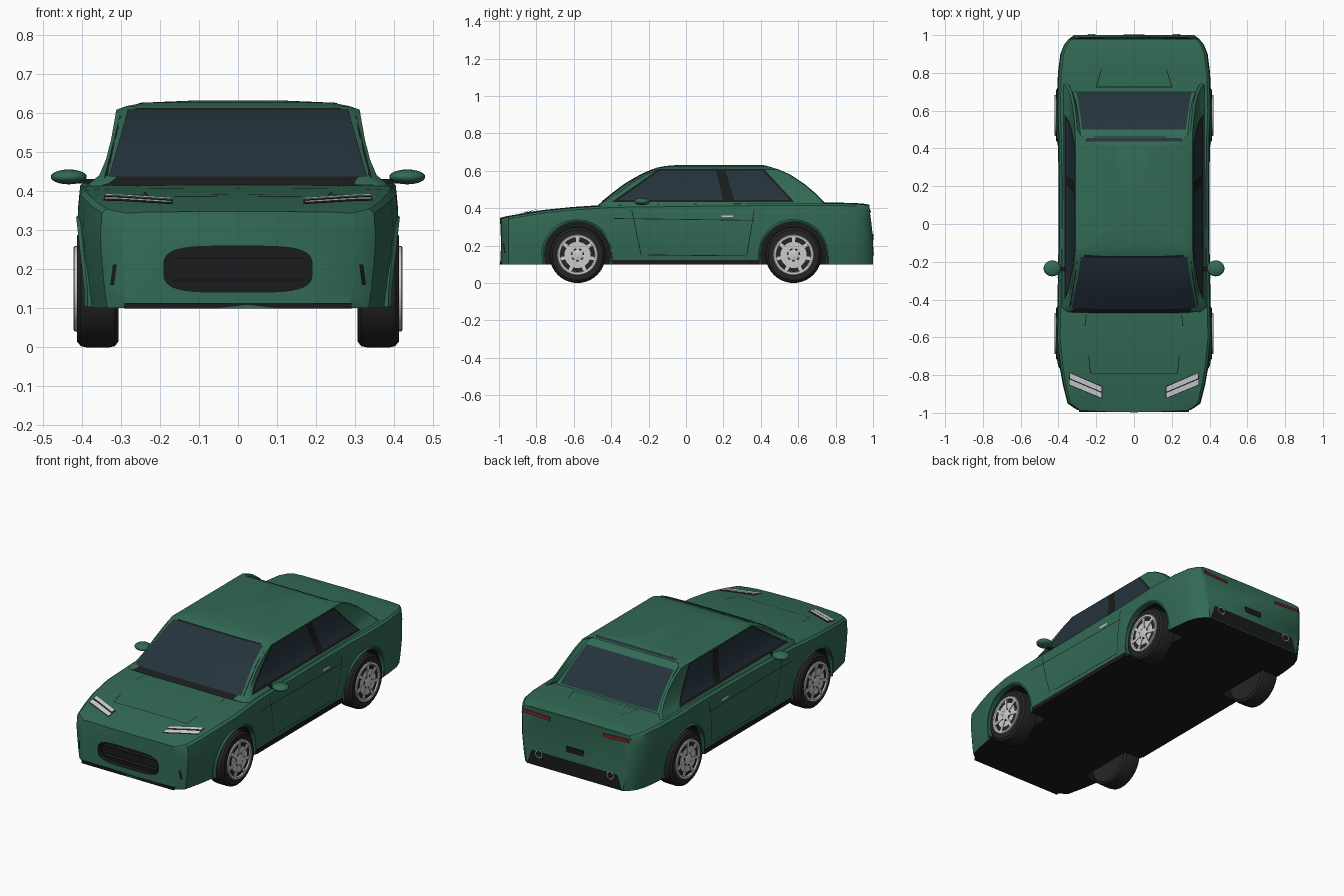
import bpy, bmesh
from math import sin, cos, pi, radians, copysign
from mathutils import Vector
from mathutils.bvhtree import BVHTree

if "Cube" in bpy.data.objects:
    bpy.data.objects.remove(bpy.data.objects["Cube"])


def material(name, rgb):
    m = bpy.data.materials.new(name)
    m.diffuse_color = (*rgb, 1)
    m.use_nodes = True
    m.node_tree.nodes["Principled BSDF"].inputs["Base Color"].default_value = m.diffuse_color
    return m


GREEN = material("green_paint", (0.032, 0.145, 0.09))
BLACK = material("black_trim", (0.010, 0.011, 0.012))
GLASS = material("tinted_glass", (0.018, 0.033, 0.045))
RUBBER = material("rubber", (0.018, 0.018, 0.019))
SILVER = material("silver", (0.55, 0.56, 0.58))
LAMP = material("lamp", (0.62, 0.65, 0.68))
RED = material("red_lamp", (0.22, 0.01, 0.015))


def finish(bm, name, mat, mirror=False, angle=35):
    me = bpy.data.meshes.new(name)
    bm.to_mesh(me)
    bm.free()
    o = bpy.data.objects.new(name, me)
    bpy.context.collection.objects.link(o)
    me.materials.append(mat)
    if mirror:
        o.modifiers.new("mirror", 'MIRROR')
    smooth(o, angle)
    return o


def smooth(o, angle=35):
    bpy.ops.object.select_all(action='DESELECT')
    o.select_set(True)
    bpy.context.view_layer.objects.active = o
    bpy.ops.object.shade_smooth_by_angle(angle=radians(angle))


def loft(name, rings, mat, mirror=False, caps=True, angle=35):
    bm = bmesh.new()
    rows = [[bm.verts.new(p) for p in r] for r in rings]
    n = len(rows[0])
    for a, b in zip(rows, rows[1:]):
        for j in range(n):
            k = (j + 1) % n
            bm.faces.new((a[j], a[k], b[k], b[j]))
    if caps:
        bm.faces.new(rows[0])
        bm.faces.new(rows[-1])
    bmesh.ops.recalc_face_normals(bm, faces=bm.faces)
    return finish(bm, name, mat, mirror, angle)


def lathe_x(name, profile, y, z, mat, n=40, mirror=True):
    rings = [[(x, y + r * cos(2 * pi * i / n), z + r * sin(2 * pi * i / n)) for i in range(n)]
             for r, x in profile]
    return loft(name, rings, mat, mirror)


def box(name, c, s, mat, mirror=False):
    x, y, z = (v / 2 for v in s)
    rings = [[(c[0] + a * x, c[1] + b * y, c[2] + k * z) for a, b in
              ((-1, -1), (1, -1), (1, 1), (-1, 1))] for k in (-1, 1)]
    return loft(name, rings, mat, mirror)


def full(half):
    return half + [(-x, y, z) for x, y, z in half[::-1] if x > 1e-6]


# lower body: cross-sections (y, half width, top height)
stations = [(-0.985, .30, .348), (-0.95, .352, .359), (-0.85, .377, .376), (-0.75, .395, .392),
            (-0.6, .41, .407), (-0.4, .405, .42), (-0.1, .40, .424), (0.2, .40, .428),
            (0.45, .402, .43), (0.6, .409, .43), (0.8, .403, .43), (0.9, .39, .428),
            (0.95, .37, .424), (0.98, .345, .418), (1.0, .32, .40)]
rings = []
for y, w, t in stations:
    half = [(0, t), (.45, t - .001), (.8, t - .002), (.955, t - .005), (.987, t - .016), (1, t - .07),
            (.995, .24), (.97, .15), (.95, .10), (.5, .10), (0, .10)]
    pts = []
    for f, z in half:
        yy = y
        if y == 1.0:
            yy -= max(0, z - .28) * .2
        if y == -0.985:
            yy -= .012 * (1 - f * f)
        pts.append((f * w, yy, z))
    rings.append(full(pts))
body = loft("body", rings, GREEN)
body.data.materials.append(BLACK)
for p in body.data.polygons:
    if p.normal.z < -.8:
        p.material_index = 1

# cut the wheel wells and the rounded grille opening
cutters = []
for y in (-.58, .575):
    for s in (-1, 1):
        cutters.append(lathe_x("well_cutter", [(.178, .28 * s), (.178, .6 * s)], y, .15, GREEN, 48, False))
oval = []
for i in range(40):
    c, s = cos(2 * pi * (i + .5) / 40), sin(2 * pi * (i + .5) / 40)
    oval.append((copysign(.19 * abs(c) ** .5, c), .2 + copysign(.059 * abs(s) ** .55, s)))
cutters.append(loft("grille_cutter", [[(x, y, z) for x, z in oval] for y in (-1.1, -.955)], GREEN))
for c in cutters:
    c.hide_render = True
    c.data.materials.append(BLACK)
    for p in c.data.polygons:
        p.material_index = 1
    m = body.modifiers.new("cut", 'BOOLEAN')
    m.operation, m.object = 'DIFFERENCE', c
    bpy.context.view_layer.objects.active = body
    bpy.ops.object.modifier_apply(modifier=m.name)
    bpy.data.objects.remove(c)
smooth(body)

# cabin: plan outlines (height, half width, front y, rear y), rear glass sunk between the pillars
rings = []
for z, w, f, r, sink in [(.40, .388, -.48, .755, .045), (.42, .38, -.465, .75, .045), (.44, .355, -.44, .735, .045),
                         (.48, .338, -.39, .695, .045), (.53, .325, -.325, .635, .045), (.58, .316, -.24, .56, .04),
                         (.608, .311, -.175, .495, .03), (.617, .286, -.155, .465, .005),
                         (.626, .24, -.11, .435, .005), (.632, .1, -.03, .41, .005)]:
    half = [(0, f, z), (.5 * w, f, z), (.92 * w, f + .006, z), (w, f + .03, z)]
    half += [(w, f + .03 + (r - f - .04) * k / 4, z) for k in (1, 2, 3)]
    half += [(w, r - .01, z), (.965 * w, r - .002, z), (.91 * w, r - sink, z), (.5 * w, r - sink, z), (0, r - sink, z)]
    rings.append(full(half))
cabin = loft("cabin", rings, GREEN)

dg = bpy.context.evaluated_depsgraph_get()
BODY, CABIN = BVHTree.FromObject(body, dg), BVHTree.FromObject(cabin, dg)
VIEWS = {'side': lambda a, b: ((2, a, b), (-1, 0, 0)), 'top': lambda a, b: ((a, b, 2), (0, 0, -1)),
         'front': lambda a, b: ((a, -2, b), (0, 1, 0)), 'back': lambda a, b: ((a, 2, b), (0, -1, 0))}


def patch(name, tree, view, corners, mat, lift=.004, mirror=True, n=14, m=8):
    """Four-cornered panel projected on to a surface."""
    A, B, C, D = (Vector(c) for c in corners)
    bm = bmesh.new()
    rows = []
    for i in range(n + 1):
        row = []
        for j in range(m + 1):
            q = A.lerp(B, i / n).lerp(D.lerp(C, i / n), j / m)
            o, d = (Vector(v) for v in VIEWS[view](*q))
            hit = tree.ray_cast(o, d)[0] or tree.find_nearest(o + d * 1.65)[0]
            row.append(bm.verts.new(hit - d * lift))
        rows.append(row)
    for a, b in zip(rows, rows[1:]):
        for j in range(m):
            bm.faces.new((a[j], b[j], b[j + 1], a[j + 1]))
    return finish(bm, name, mat, mirror)


def seam(name, view, p, q, mat=BLACK, width=.004):
    p, q = Vector(p), Vector(q)
    side = (q - p).orthogonal().normalized() * width / 2
    patch(name, BODY, view, (p - side, q - side, q + side, p + side), mat, .0015, True, 12, 1)


def trap(b, t, z0, z1):
    return (-b, z0), (b, z0), (t, z1), (-t, z1)


# glazing
patch("windscreen_frame", CABIN, 'front', trap(.348, .298, .412, .612), BLACK, .003, False)
patch("windscreen", CABIN, 'front', trap(.33, .282, .437, .608), GLASS, .006, False)
patch("rear_window", CABIN, 'back', trap(.305, .275, .436, .592), GLASS, .004, False)
patch("roof_rear_strip", CABIN, 'top', trap(.26, .25, .437, .456), GLASS, .003, False)
patch("window_frame", CABIN, 'side', ((-.40, .432), (.58, .432), (.42, .606), (-.15, .606)), BLACK, .002)
patch("front_side_window", CABIN, 'side', ((-.37, .438), (.20, .438), (.16, .601), (-.14, .601)), GLASS, .004)
patch("rear_side_window", CABIN, 'side', ((.26, .438), (.56, .438), (.41, .601), (.21, .601)), GLASS, .004)

# lamps: raised lens on a dark base
patch("headlight_base", BODY, 'top', ((.168, -.925), (.345, -.853), (.342, -.785), (.168, -.858)), BLACK, .004)
for k, (u, v) in enumerate(((0, .45), (.55, 1))):
    A, B, C, D = (Vector(c) for c in ((.172, -.92), (.342, -.85), (.338, -.79), (.172, -.862)))
    patch("headlight", BODY, 'top', (A.lerp(D, u), B.lerp(C, u), B.lerp(C, v), A.lerp(D, v)), LAMP, .008 + .003 * k)
patch("tail_light_frame", BODY, 'back', ((.165, .366), (.333, .374), (.333, .396), (.165, .388)), BLACK, .003)
patch("tail_light", BODY, 'back', ((.172, .371), (.33, .379), (.33, .392), (.172, .384)), RED, .006)

# panel seams and handles
for p, q in [((-.29, .39), (-.24, .15)), ((-.2, .15), (.32, .145)), ((.365, .39), (.325, .15)), ((-.385, .345), (.37, .335))]:
    seam("door_seam", 'side', p, q)
seam("door_handle", 'side', (.19, .357), (.25, .357), SILVER, .01)
for p, q in [((0, -.79), (.23, -.79)), ((.23, -.79), (.24, -.7)), ((.26, -.54), (.252, -.48))]:
    seam("bonnet_seam", 'top', p, q)
for p, q in [((0, .725), (.2, .725)), ((.2, .725), (.172, .82))]:
    seam("boot_seam", 'top', p, q)

# front and rear trim
for z in (.172, .228):
    box("grille_slat", (0, -.968, z), (.33, .02, .005), RUBBER)
box("splitter", (0, -.95, .106), (.58, .09, .014), BLACK)
patch("side_vent", BODY, 'front', ((.317, .16), (.327, .16), (.32, .212), (.31, .212)), BLACK, .004)
patch("rear_diffuser", BODY, 'back', ((-.30, .102), (.30, .102), (.27, .185), (-.27, .185)), BLACK, .003, False)
box("rear_plate", (0, .996, .245), (.11, .012, .032), BLACK)
for r, mat, y1, nm in ((.022, SILVER, 1.004, "exhaust_pipe"), (.018, BLACK, 1.005, "exhaust_bore")):
    loft(nm, [[(.225 + r * cos(pi * i / 10), y, .17 + r * sin(pi * i / 10)) for i in range(20)]
              for y in (.96, y1)], mat, True)
box("side_sill", (.375, 0, .112), (.03, .78, .024), BLACK, True)

# door mirrors
bm = bmesh.new()
bmesh.ops.create_uvsphere(bm, u_segments=24, v_segments=14, radius=1)
for v in bm.verts:
    v.co = (.433 + v.co.x * .046, -.235 + v.co.y * .042, .436 + v.co.z * .019)
finish(bm, "door_mirror", GREEN, True)
box("mirror_stalk", (.385, -.24, .425), (.06, .02, .012), BLACK, True)

# wheels and arch lips
for y, end in ((-.58, "front"), (.575, "rear")):
    lathe_x(end + "_tyre", [(.10, .312), (.135, .306), (.147, .315), (.15, .33), (.15, .388), (.147, .402),
                            (.135, .412), (.106, .412)], y, .15, RUBBER)
    lathe_x(end + "_rim", [(.109, .405), (.109, .418), (.105, .421), (.094, .42), (.09, .4125)], y, .15, SILVER)
    lathe_x(end + "_rim_back", [(.094, .41), (.094, .4132)], y, .15, RUBBER)
    lathe_x(end + "_brake_disc", [(.07, .41), (.07, .4145)], y, .15, SILVER)
    lathe_x(end + "_disc_gap", [(.036, .41), (.036, .4155)], y, .15, RUBBER)
    lathe_x(end + "_hub", [(.028, .405), (.028, .418), (.02, .421)], y, .15, SILVER, 20)
    for k in range(7):
        a = pi / 2 + k * 2 * pi / 7
        d, t = Vector((0, cos(a), sin(a))), Vector((0, -sin(a), cos(a)))
        rr = [[Vector((x, y, .15)) + d * r + t * w * s for x, s in ((.41, -1), (top, -1), (top, 1), (.41, 1))]
              for r, w, top in ((.015, .006, .418), (.098, .01, .419))]
        loft(end + "_spoke", rr, SILVER, True)
    arc = []
    for i in range(29):
        a = radians(-14 + 208 * i / 28)
        arc.append([(x - .02 * (1 - max(0, sin(a))), y + r * cos(a), .15 + r * sin(a))
                    for r, x in ((.176, .385), (.176, .413), (.183, .414), (.192, .405), (.192, .385))])
    loft(end + "_arch_lip", arc, GREEN, True)
